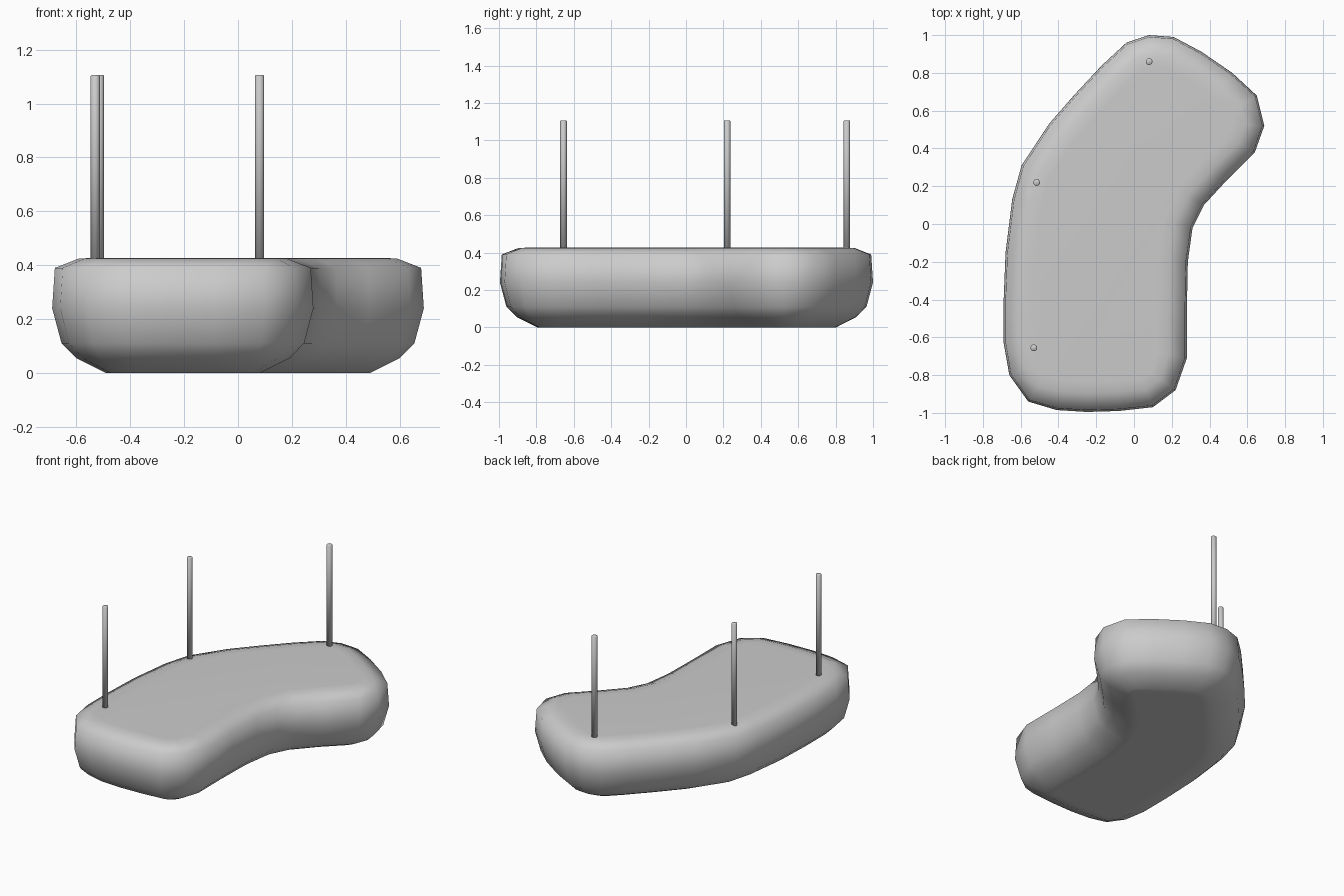
import bpy, bmesh
from mathutils import Vector

cube = bpy.data.objects.get("Cube")
if cube:
    bpy.data.objects.remove(cube, do_unlink=True)

grey = bpy.data.materials.new("plain grey")
grey.use_nodes = True
colour = (0.6, 0.6, 0.6, 1)
grey.diffuse_color = colour
grey.node_tree.nodes["Principled BSDF"].inputs["Base Color"].default_value = colour


def finish(name, bm):
    bmesh.ops.recalc_face_normals(bm, faces=bm.faces)
    mesh = bpy.data.meshes.new(name)
    bm.to_mesh(mesh)
    bm.free()
    mesh.materials.append(grey)
    obj = bpy.data.objects.new(name, mesh)
    bpy.context.collection.objects.link(obj)
    for poly in mesh.polygons:
        poly.use_smooth = True
    return obj


# Bent pad outline, counter-clockwise
outline = [Vector(p) for p in (
    (-.56, -.94), (-.41, -.985), (-.25, -.995), (-.08, -.99), (.1, -.97),
    (.22, -.88), (.28, -.71), (.28, -.45), (.285, -.2), (.31, -.02),
    (.37, .1), (.49, .23), (.64, .38), (.69, .52), (.65, .68), (.52, .8),
    (.36, .91), (.21, .99), (.08, 1), (-.04, .96), (-.17, .84), (-.31, .69),
    (-.45, .53), (-.595, .31), (-.645, .13), (-.68, -.15), (-.69, -.4),
    (-.69, -.63), (-.66, -.8))]

# Rounded edge section: inset from the outline, height
section = [(.25, 0), (.2, 0), (.09, .055), (.035, .11), (0, .24),
           (.01, .39), (.1, .425), (.16, .427)]


def inward(i):
    a, b = outline[i - 1], outline[(i + 1) % len(outline)]
    along = ((outline[i] - a).normalized() + (b - outline[i]).normalized()).normalized()
    return Vector((-along.y, along.x))


# Pad: section swept round the outline and capped
bm = bmesh.new()
rings = [[bm.verts.new((*(p + inward(i) * inset), z)) for i, p in enumerate(outline)]
         for inset, z in section]
for low, high in zip(rings, rings[1:]):
    for i in range(len(outline)):
        bm.faces.new((low[i - 1], low[i], high[i], high[i - 1]))
bm.faces.new(rings[0][::-1])
bm.faces.new(rings[-1])
finish("pad", bm)

# Three upright rods
for name, x, y in (("front_rod", -.53, -.655), ("middle_rod", -.515, .22), ("back_rod", .08, .86)):
    bm = bmesh.new()
    bmesh.ops.create_cone(bm, cap_ends=True, segments=10, radius1=.018, radius2=.018, depth=.71)
    top = [e for e in bm.edges if all(v.co.z > 0 for v in e.verts)]
    bmesh.ops.bevel(bm, geom=top, offset=.004, segments=1, affect='EDGES')
    rod = finish(name, bm)
    rod.location = (x, y, .752)
